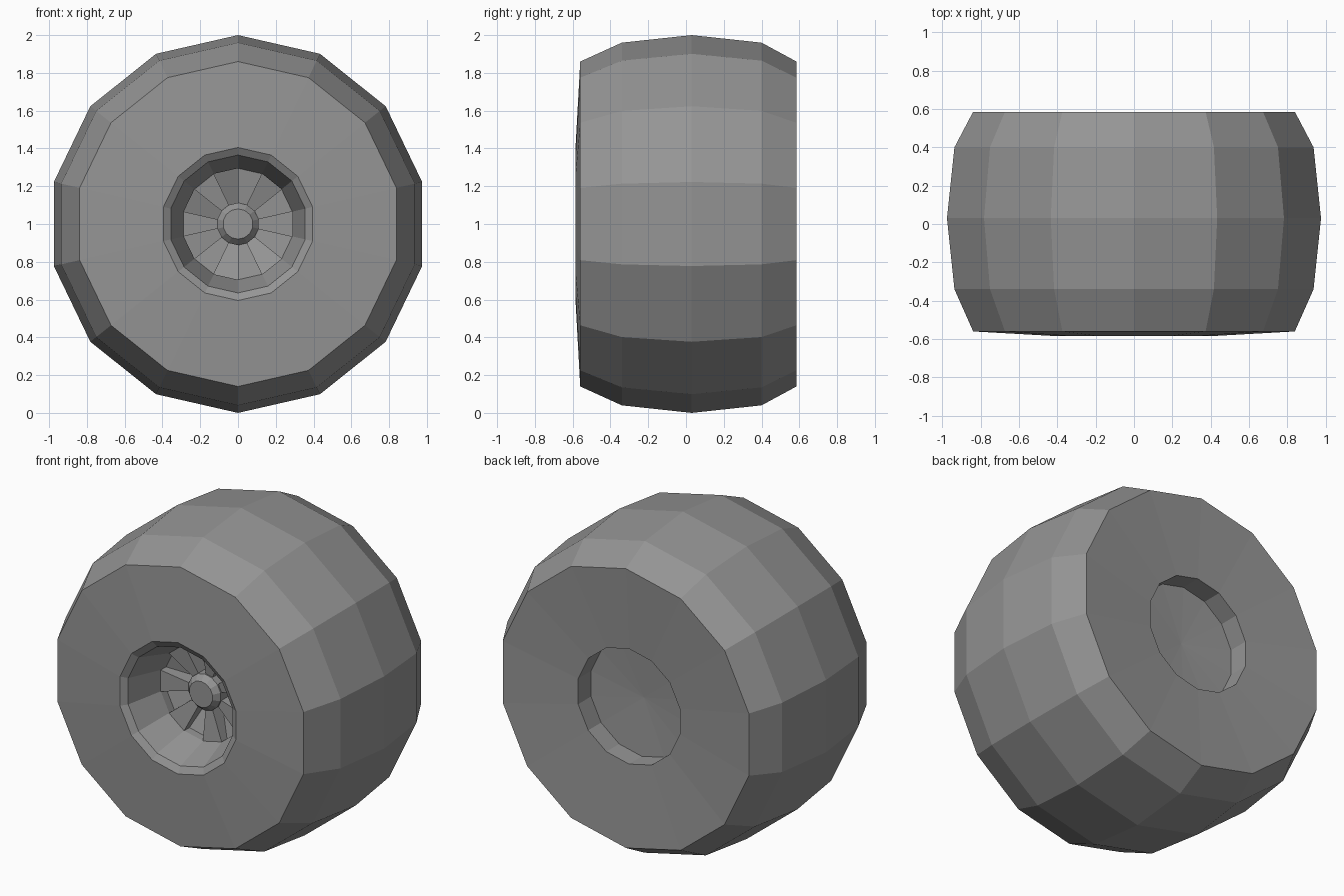
import bpy, bmesh
from math import sin, cos, tau

cube = bpy.data.objects.get("Cube")
if cube:
    bpy.data.objects.remove(cube)

SIDES = 14
CENTRE_Z = 1.0

grey = bpy.data.materials.new("mid_grey")
grey.use_nodes = True
colour = (0.3, 0.3, 0.3, 1)
grey.diffuse_color = colour
grey.node_tree.nodes["Principled BSDF"].inputs["Base Color"].default_value = colour


def point(step, radius, y):
    """Position on the wheel, counted clockwise from the top."""
    a = tau * step / SIDES
    return (radius * sin(a), y, CENTRE_Z + radius * cos(a))


def finish(name, bm):
    bmesh.ops.recalc_face_normals(bm, faces=bm.faces)
    mesh = bpy.data.meshes.new(name)
    bm.to_mesh(mesh)
    bm.free()
    mesh.materials.append(grey)
    obj = bpy.data.objects.new(name, mesh)
    bpy.context.collection.objects.link(obj)
    return obj


def lathe(name, profile):
    """Spin (radius, y) points about the axle; zero radius makes a pole."""
    bm = bmesh.new()
    rings = []
    for radius, y in profile:
        if radius == 0:
            rings.append([bm.verts.new(point(0, 0, y))] * SIDES)
        else:
            rings.append([bm.verts.new(point(k, radius, y)) for k in range(SIDES)])
    for a, b in zip(rings, rings[1:]):
        for k in range(SIDES):
            n = (k + 1) % SIDES
            corners = list(dict.fromkeys((a[k], a[n], b[n], b[k])))
            bm.faces.new(corners)
    return finish(name, bm)


# Tyre, rim well, recessed spoke dish, and the shallow recess at the back
lathe("tyre_and_rim", [
    (0, -0.22), (0.11, -0.22), (0.295, -0.29), (0.295, -0.34),
    (0.365, -0.56), (0.405, -0.585), (0.86, -0.56), (0.96, -0.34),
    (1.0, 0.03), (0.96, 0.40), (0.86, 0.585), (0.355, 0.555),
    (0.355, 0.43), (0, 0.41)])

# Hub with a tapered cap
lathe("hub", [(0, -0.36), (0.08, -0.36), (0.112, -0.325), (0.112, -0.21), (0, -0.21)])

# Seven raised spokes, one on every other sector
bm = bmesh.new()
for k in range(0, SIDES, 2):
    front, back = [[bm.verts.new(point(s, r, y + depth))
                    for s, r, y in ((k, 0.1, -0.315), (k + 1, 0.1, -0.315),
                                    (k + 1, 0.295, -0.342), (k, 0.295, -0.342))]
                   for depth in (0, 0.1)]
    bm.faces.new(front)
    bm.faces.new(back[::-1])
    for i in range(4):
        j = (i + 1) % 4
        bm.faces.new((front[j], front[i], back[i], back[j]))
finish("spokes", bm)
